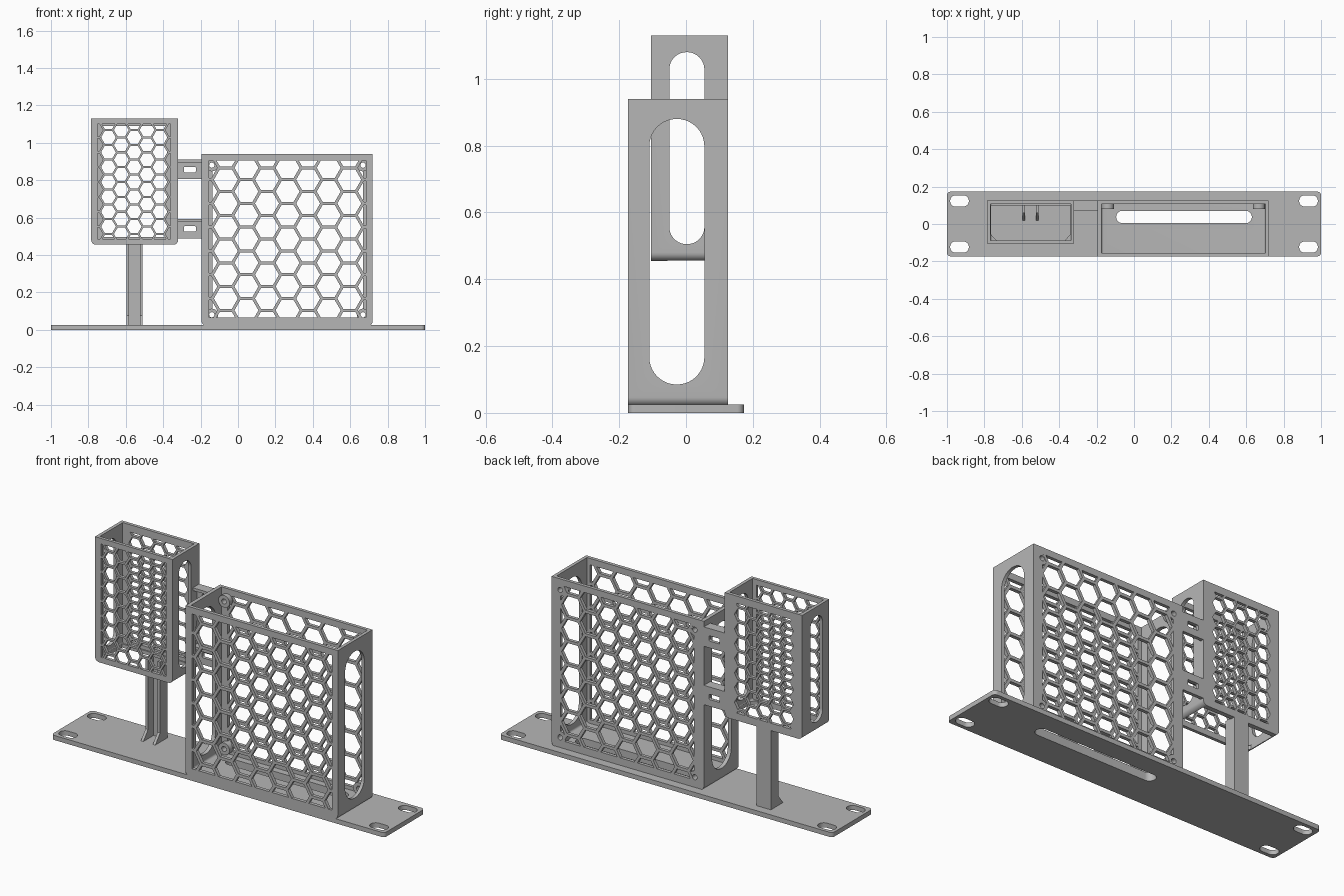
import bpy, bmesh, math
from mathutils import Vector

cube = bpy.data.objects.get("Cube")
if cube:
    bpy.data.objects.remove(cube)

grey = bpy.data.materials.new("plain grey")
grey.use_nodes = True
grey.diffuse_color = (0.47, 0.47, 0.47, 1)
grey.node_tree.nodes["Principled BSDF"].inputs["Base Color"].default_value = (0.47, 0.47, 0.47, 1)

PLACE = {"x": lambda u, v, t: (t, u, v),
         "y": lambda u, v, t: (u, t, v),
         "z": lambda u, v, t: (u, v, t)}


def rounded(u0, u1, v0, v1, low=0.0, high=None, steps=8):
    """Rectangle outline with its own radius at the lower and upper corners."""
    high = low if high is None else high
    pts = []
    corners = [(u1, v1, -1, -1, high), (u0, v1, 1, -1, high),
               (u0, v0, 1, 1, low), (u1, v0, -1, 1, low)]
    for k, (u, v, su, sv, r) in enumerate(corners):
        n = steps if r else 0
        for i in range(n + 1):
            a = math.pi / 2 * (k + (i / n if n else 0))
            pts.append((u + su * r + r * math.cos(a), v + sv * r + r * math.sin(a)))
    return pts


def stadium(u0, u1, v0, v1):
    return rounded(u0, u1, v0, v1, min(u1 - u0, v1 - v0) / 2 - 0.0005, steps=10)


def circle(u, v, r):
    return [(u + r * math.cos(i * math.tau / 24), v + r * math.sin(i * math.tau / 24)) for i in range(24)]


def honeycomb(window, centre, pitch, bar):
    """Flat-topped hexagon cells clipped to a rectangular window."""
    u0, u1, v0, v1 = window
    radius = (pitch - bar) / math.sqrt(3)
    bm = bmesh.new()
    for c in range(-6, 7):
        for r in range(-6, 7):
            u = centre[0] + c * pitch * math.sqrt(3) / 2
            v = centre[1] + (r + (c % 2) / 2) * pitch
            bm.faces.new([bm.verts.new((u + radius * math.cos(i * math.pi / 3),
                                        v + radius * math.sin(i * math.pi / 3), 0)) for i in range(6)])
    for co, no in (((u0, 0, 0), (-1, 0, 0)), ((u1, 0, 0), (1, 0, 0)),
                   ((0, v0, 0), (0, -1, 0)), ((0, v1, 0), (0, 1, 0))):
        bmesh.ops.bisect_plane(bm, geom=bm.verts[:] + bm.edges[:] + bm.faces[:],
                               plane_co=co, plane_no=no, clear_outer=True)
    cells = [[(v.co.x, v.co.y) for v in f.verts] for f in bm.faces if f.calc_area() > 0.0002]
    bm.free()
    return cells


def prism(name, outlines, axis, lo, hi):
    """Extrude one or more outlines along an axis into a single object."""
    bm = bmesh.new()
    for pts in outlines:
        a = [bm.verts.new(PLACE[axis](u, v, lo)) for u, v in pts]
        b = [bm.verts.new(PLACE[axis](u, v, hi)) for u, v in pts]
        bm.faces.new(a)
        bm.faces.new(b[::-1])
        for i in range(len(pts)):
            j = (i + 1) % len(pts)
            bm.faces.new((a[i], b[i], b[j], a[j]))
    bmesh.ops.recalc_face_normals(bm, faces=bm.faces[:])
    mesh = bpy.data.meshes.new(name)
    bm.to_mesh(mesh)
    bm.free()
    mesh.materials.append(grey)
    ob = bpy.data.objects.new(name, mesh)
    bpy.context.collection.objects.link(ob)
    return ob


def activate(ob):
    bpy.ops.object.select_all(action="DESELECT")
    ob.select_set(True)
    bpy.context.view_layer.objects.active = ob


def cut(ob, outlines, axis, lo, hi):
    cutter = prism("cutter", outlines, axis, lo, hi)
    cutter.hide_render = True
    mod = ob.modifiers.new("cut", "BOOLEAN")
    mod.operation, mod.solver, mod.object = "DIFFERENCE", "EXACT", cutter
    activate(ob)
    bpy.ops.object.modifier_apply(modifier=mod.name)
    bpy.data.objects.remove(cutter)


parts = []
BACK, BACK_IN = 0.125, 0.107
floor_slot = stadium(-0.095, 0.63, 0.005, 0.07)

# Mounting plate with four screw slots and the long cable slot
plate = prism("mounting_plate", [rounded(-1, 1, -0.173, 0.173, 0.02)], "z", 0, 0.025)
slots = [stadium(x - 0.05, x + 0.05, y - 0.03, y + 0.03) for x in (-0.933, 0.933) for y in (-0.123, 0.123)]
cut(plate, slots + [floor_slot], "z", -0.1, 0.1)
parts.append(plate)

# Large open-topped cage
large = prism("large_cage", [rounded(-0.195, 0.72, 0.02, 0.94, 0.027, 0)], "y", -0.173, BACK)
cut(large, [rounded(-0.174, 0.702, 0.045, 1.1, 0.012, 0)], "y", -0.154, BACK_IN)
cut(large, [stadium(-0.11, 0.055, 0.085, 0.88)], "x", -0.3, 0.9)
cut(large, [floor_slot], "z", -0.1, 0.2)
middle = (0.265, 0.485)
cut(large, honeycomb((-0.155, 0.685, 0.065, 0.905), middle, 0.127, 0.016), "y", -0.3, -0.1)
cut(large, honeycomb((-0.137, 0.667, 0.065, 0.905), middle, 0.127, 0.016), "y", 0.09, 0.3)
screws = [(x, z) for x in (-0.14, 0.668) for z in (0.08, 0.88)]
holes = [circle(x, z, 0.014) for x, z in screws]
cut(large, holes, "y", 0.06, 0.2)
parts.append(large)

# Screw pads in the corners of the large cage
pads = prism("screw_pads", [circle(x, z, 0.033) for x, z in screws], "y", 0.08, BACK - 0.001)
cut(pads, holes, "y", 0.06, 0.2)
parts.append(pads)

# Small raised cage, open at the top and through its floor
small = prism("small_cage", [rounded(-0.785, -0.32, 0.455, 1.13, 0.025, 0)], "y", -0.105, BACK)
cut(small, [rounded(-0.767, -0.338, 0.475, 1.3, 0.01, 0)], "y", -0.088, BACK_IN)
opening = [(-0.765, 0.1), (-0.765, -0.055), (-0.735, -0.088), (-0.37, -0.088), (-0.34, -0.055), (-0.34, 0.1)]
cut(small, [opening], "z", 0.4, 0.6)
cut(small, [stadium(-0.05, 0.055, 0.505, 1.08)], "x", -0.9, -0.2)
middle = (-0.555, 0.79)
cut(small, honeycomb((-0.75, -0.36, 0.485, 1.1), middle, 0.0795, 0.011), "y", -0.3, -0.06)
cut(small, honeycomb((-0.73, -0.38, 0.495, 1.09), middle, 0.0795, 0.011), "y", 0.09, 0.3)
parts.append(small)

# Bridge arms between the cages, each with a slot and a stiffening rib
for label, z in (("upper", 0.805), ("lower", 0.488)):
    arm = prism(label + "_arm", [rounded(-0.33, -0.185, z, z + 0.105)], "y", BACK_IN, BACK)
    cut(arm, [rounded(-0.29, -0.225, z + 0.037, z + 0.066, 0.006)], "y", 0, 0.3)
    rib = prism(label + "_arm_rib", [rounded(-0.325, -0.19, z + 0.09, z + 0.105)], "y", 0.07, BACK_IN)
    parts += [arm, rib]

# Support post: back strip and two side ribs that flare at the foot
parts.append(prism("post_strip", [rounded(-0.597, -0.51, 0.02, 0.47)], "y", BACK_IN, BACK))
flare = [(BACK, 0.02), (BACK, 0.46), (0.06, 0.46), (0.06, 0.075), (0.02, 0.025), (0.02, 0.02)]
for label, x in (("right", -0.597), ("left", -0.525)):
    parts.append(prism(label + "_post_rib", [flare], "x", x, x + 0.015))

for ob in parts:
    activate(ob)
    bpy.ops.object.shade_smooth_by_angle(angle=math.radians(30))
